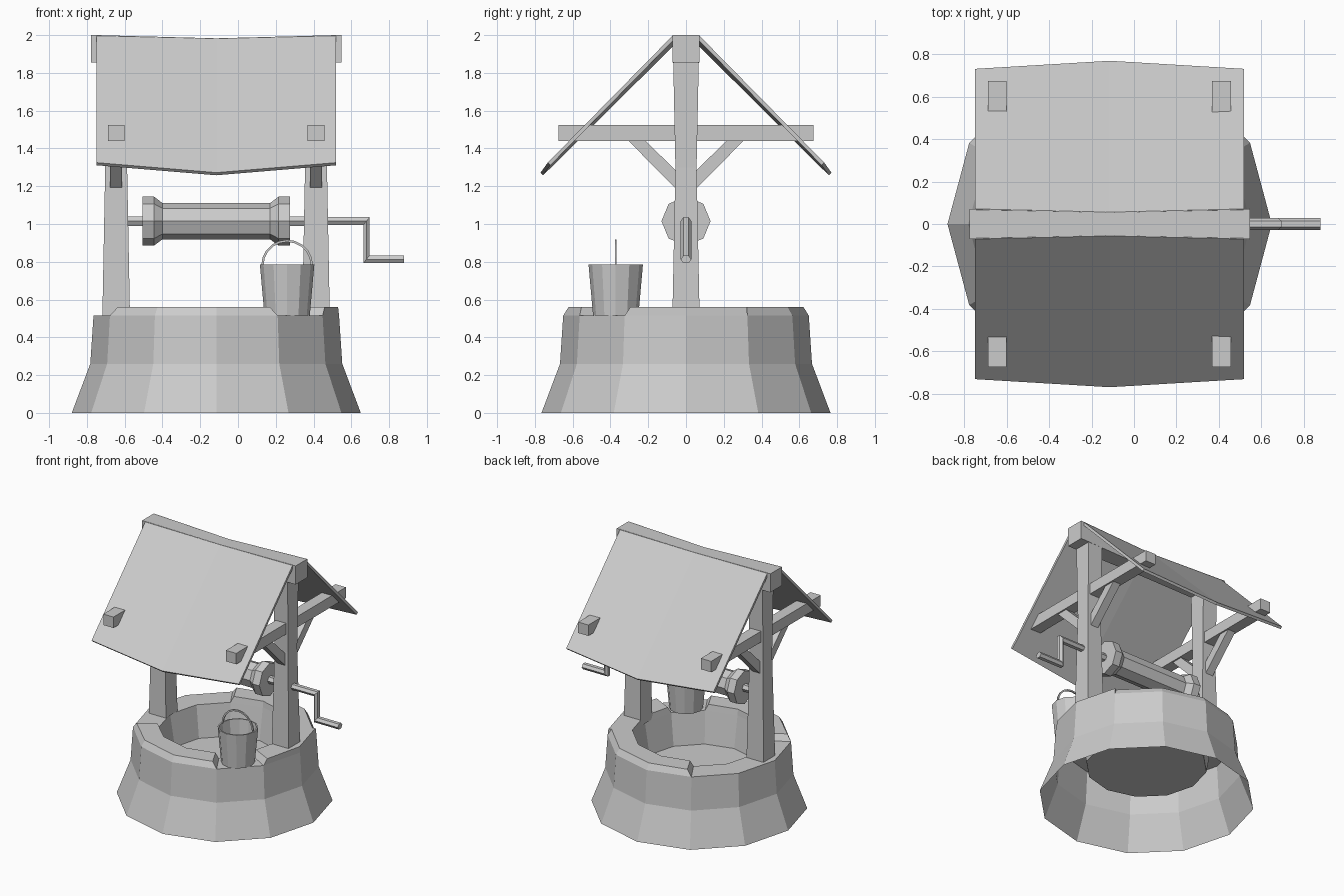
import bpy, bmesh, math
from math import cos, sin, radians, pi
from mathutils import Vector

if "Cube" in bpy.data.objects:
    bpy.data.objects.remove(bpy.data.objects["Cube"])

CX = -0.115  # centre of the well


def make(name, verts, faces):
    me = bpy.data.meshes.new(name)
    me.from_pydata([tuple(v) for v in verts], [], faces)
    bm = bmesh.new()
    bm.from_mesh(me)
    bmesh.ops.remove_doubles(bm, verts=bm.verts, dist=1e-5)
    bmesh.ops.recalc_face_normals(bm, faces=bm.faces)
    bm.to_mesh(me)
    bm.free()
    ob = bpy.data.objects.new(name, me)
    bpy.context.collection.objects.link(ob)
    return ob


def loft(name, rings, caps=True, flip=False):
    """Skin a list of closed rings with the same point count."""
    n = len(rings[0])
    verts = [p for r in rings for p in r]
    faces = [(i * n + j, i * n + (j + 1) % n, (i + 1) * n + (j + 1) % n, (i + 1) * n + j)
             for i in range(len(rings) - 1) for j in range(n)]
    if caps:
        faces += [tuple(range(n))[::-1], tuple(range(len(verts) - n, len(verts)))]
    return make(name, verts, faces)


def ring_z(x, y, r, z, n=12):
    return [(x + r * cos(2 * pi * k / n), y + r * sin(2 * pi * k / n), z) for k in range(n)]


def ring_x(x, z, r, n=8):
    return [(x, r * cos(2 * pi * k / n), z + r * sin(2 * pi * k / n)) for k in range(n)]


def rect(x, y, hx, hy, z):
    return [(x - hx, y - hy, z), (x + hx, y - hy, z), (x + hx, y + hy, z), (x - hx, y + hy, z)]


def prism_x(name, profile, x0, x1):
    return loft(name, [[(x, y, z) for y, z in profile] for x in (x0, x1)])


# Well wall: flared outside open underneath, rim, inner wall and floor of the pit
LOW, HIGH = 0.515, 0.56
wall = [ring_z(CX, 0, r, z) for r, z in
        [(0.765, 0), (0.667, 0.26), (0.65, LOW), (0.47, LOW), (0.43, 0.27)]]
n = 12
make("well_wall", [p for r in wall for p in r],
     [(i * n + j, i * n + (j + 1) % n, (i + 1) * n + (j + 1) % n, (i + 1) * n + j)
      for i in range(4) for j in range(n)] + [tuple(range(4 * n, 5 * n))])

# Raised rim stones, leaving a few low sectors
low_sectors = (4, 5, 6, 10)
for k in range(n):
    if k in low_sectors:
        continue
    top_r = 0.645 if k in (0, 11) else 0.622
    a0, a1 = radians(30 * k), radians(30 * k + 30)
    lean0 = 0.05 if (k - 1) % n in low_sectors else 0
    lean1 = 0.05 if (k + 1) % n in low_sectors else 0

    def quad(ro, ri, b0, b1, z):
        return [(CX + r * cos(a), r * sin(a), z) for r, a in
                ((ro, b0), (ro, b1), (ri, b1), (ri, b0))]
    loft("rim_stone", [quad(0.65, 0.47, a0, a1, LOW),
                       quad(top_r, 0.475, a0 + lean0, a1 - lean1, HIGH)])

# Posts, cross beams and braces
for x in (-0.645, 0.413):
    loft("post", [rect(x, 0, hx, hy, z) for hx, hy, z in
                  [(0.073, 0.072, 0.515), (0.058, 0.056, 1.3), (0.062, 0.068, 1.88)]])
    prism_x("cross_beam", [(-0.675, 1.44), (0.675, 1.44), (0.675, 1.525), (-0.675, 1.525)],
            x - 0.044, x + 0.044)
    for s in (-1, 1):
        prism_x("brace", [(s * 0.315, 1.45), (s * 0.225, 1.45), (s * 0.05, 1.28), (s * 0.05, 1.185)],
                x - 0.032, x + 0.032)

# Ridge beam sagging slightly in the middle
loft("ridge_beam", [[(x, -w, b), (x, w, b), (x, w, t), (x, -w, t)] for x, w, b, t in
                    [(-0.777, 0.072, 1.855, 2.0), (CX, 0.056, 1.85, 1.983),
                     (0.547, 0.072, 1.855, 2.0)]])

# Roof panels with a bowed middle
for s in (-1, 1):
    rings = []
    for x, yt, zt, yb, zb in [(-0.75, 0.068, 2.0, 0.732, 1.325),
                              (CX, 0.055, 1.983, 0.77, 1.272),
                              (0.52, 0.068, 2.0, 0.732, 1.325)]:
        d = 0.014
        rings.append([(x, s * yt, zt), (x, s * yb, zb),
                      (x, s * (yb - d), zb - d), (x, s * (yt - d), zt - d)])
    loft("roof_panel", rings)

# Windlass drum and axle
AZ = 1.015
loft("drum", [ring_x(x, AZ, r) for x, r in
              [(-0.505, 0.13), (-0.445, 0.13), (-0.40, 0.096),
               (0.17, 0.096), (0.215, 0.13), (0.275, 0.13)]])
loft("axle", [ring_x(-0.66, AZ, 0.03, 6), ring_x(0.42, AZ, 0.03, 6)])

# Crank: a hexagonal bar swept along a bent path with mitred corners
path = [(0.40, AZ), (0.68, AZ), (0.68, 0.813), (0.88, 0.813)]
hexa = [(0.028 * cos(pi * k / 3), 0.024 * sin(pi * k / 3)) for k in range(6)]
normals = [(0, 1), (1, 1), (1, 1), (0, 1)]
loft("crank", [[(px + nx * v * 0.8, u, pz + nz * v) for u, v in hexa]
               for (px, pz), (nx, nz) in zip(path, normals)])

# Bucket, open at the top, with a hoop handle
BX, BY = 0.26, -0.372
loft("bucket", [ring_z(BX, BY, r, z) for r, z in
                [(0.12, 0.515), (0.144, 0.785), (0.134, 0.785), (0.112, 0.535)]])
hoop = []
for k in range(11):
    a = pi * k / 10
    hoop.append([(BX + (0.131 + dr) * cos(a), BY + dy, 0.78 + (0.131 + dr) * sin(a))
                 for dr, dy in ((-0.006, -0.005), (0.006, -0.005), (0.006, 0.005), (-0.006, 0.005))])
loft("bucket_handle", hoop)
